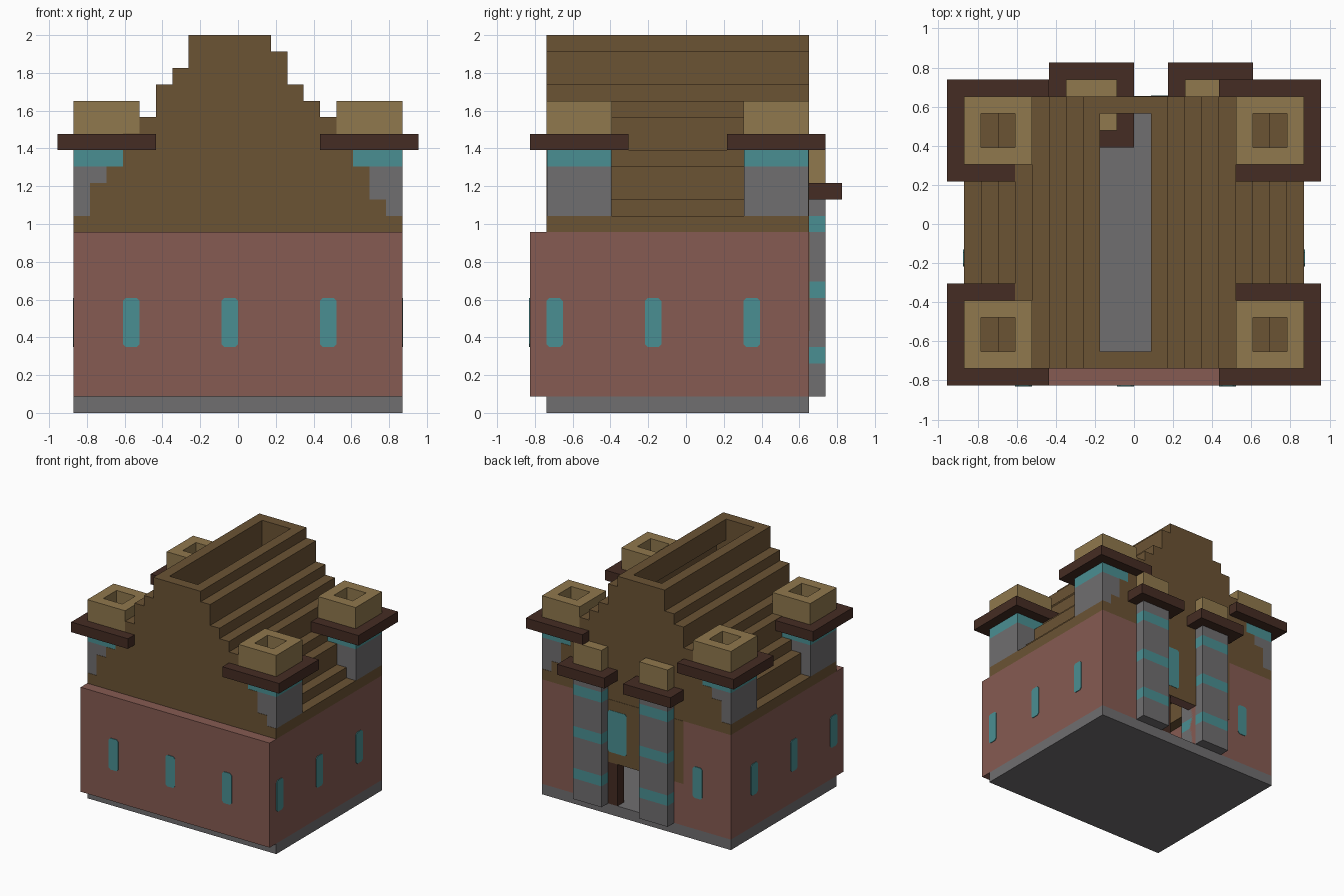
import bpy
import bmesh

if "Cube" in bpy.data.objects:
    bpy.data.objects.remove(bpy.data.objects["Cube"], do_unlink=True)

U = 2 / 23      # one building block
EPS = 0.03      # small offset, in blocks, for flush painted faces


def material(name, r, g, b):
    lin = [((c / 255 + 0.055) / 1.055) ** 2.4 for c in (r, g, b)] + [1]
    m = bpy.data.materials.new(name)
    m.use_nodes = True
    m.diffuse_color = lin
    bsdf = m.node_tree.nodes["Principled BSDF"]
    bsdf.inputs["Base Color"].default_value = lin
    bsdf.inputs["Roughness"].default_value = 0.9
    return m


ROOF = material("roof brown", 107, 83, 52)
BRICK = material("brick red", 134, 91, 82)
STONE = material("stone grey", 112, 110, 112)
TEAL = material("teal", 74, 143, 146)
TAN = material("tan", 144, 120, 77)
DARK = material("dark wood", 69, 44, 35)


def finish(name, bm, mat):
    bmesh.ops.recalc_face_normals(bm, faces=bm.faces)
    bmesh.ops.scale(bm, vec=(U, U, U), verts=bm.verts)
    mesh = bpy.data.meshes.new(name)
    bm.to_mesh(mesh)
    bm.free()
    mesh.materials.append(mat)
    obj = bpy.data.objects.new(name, mesh)
    bpy.context.collection.objects.link(obj)
    return obj


def prism(name, mat, points, push):
    """Extrude a closed outline of 3D points along a vector."""
    bm = bmesh.new()
    face = bm.faces.new([bm.verts.new(p) for p in points])
    ext = bmesh.ops.extrude_face_region(bm, geom=[face])["geom"]
    bmesh.ops.translate(bm, vec=push, verts=[v for v in ext if isinstance(v, bmesh.types.BMVert)])
    return finish(name, bm, mat)


def rect(x, y, z):
    return [(x[0], y[0], z), (x[1], y[0], z), (x[1], y[1], z), (x[0], y[1], z)]


def box(name, mat, x, y, z):
    return prism(name, mat, rect(x, y, z[0]), (0, 0, z[1] - z[0]))


def ring(name, mat, x, y, z, hx, hy):
    """Square block with a square shaft through it."""
    bm = bmesh.new()
    loops = [[bm.verts.new(p) for p in rect(a, b, h)]
             for a, b, h in ((x, y, z[0]), (x, y, z[1]), (hx, hy, z[1]), (hx, hy, z[0]))]
    for k in range(4):
        lo, hi = loops[k], loops[(k + 1) % 4]
        for i in range(4):
            j = (i + 1) % 4
            bm.faces.new((lo[i], lo[j], hi[j], hi[i]))
    return finish(name, bm, mat)


def cut(obj, cutter):
    mod = obj.modifiers.new("cut", 'BOOLEAN')
    mod.operation = 'DIFFERENCE'
    mod.solver = 'EXACT'
    mod.object = cutter
    bpy.context.view_layer.objects.active = obj
    bpy.ops.object.modifier_apply(modifier=mod.name)
    bpy.data.objects.remove(cutter, do_unlink=True)


def window(name, side, u, w):
    """Thin pane with clipped corners on one outer wall."""
    c = 0.18
    (a, b), (d, e) = u, w
    uv = [(a + c, d), (b - c, d), (b, d + c), (b, e - c),
          (b - c, e), (a + c, e), (a, e - c), (a, d + c)]
    if side in ("front", "back"):
        y, s = (-9.5, -1) if side == "front" else (7.5, 1)
        return prism(name, TEAL, [(p, y, q) for p, q in uv], (0, s * EPS * 2, 0))
    x = 10 if side == "left" else -10
    return prism(name, TEAL, [(x, p, q) for p, q in uv], (x / 10 * EPS * 2, 0, 0))


# Foundation and hollow brick walls with a doorway at the back
box("foundation", STONE, (-10, 10), (-8.5, 7.5), (0, 1))
walls = box("walls", BRICK, (-10, 10), (-9.5, 7.5), (1, 11))
cut(walls, box("room_cutter", BRICK, (-9, 9), (-7.5, 6.5), (0.5, 11.5)))
cut(walls, box("door_cutter", BRICK, (-1, 3), (6, 8), (0.5, 5)))
box("back_panel", ROOF, (-5, 6), (7.5, 7.5 + EPS), (5, 11))
box("door_post", DARK, (2, 3), (6.5, 7.5), (1, 5))

# Stepped roof: height of every one-block column from eave to ridge
left_h = [12, 14, 15, 17, 18, 20, 21]
right_h = [12, 13, 15, 16, 18, 19, 20, 22]


def steps(heights, start, direction, drop=0):
    pts, x = [], start
    for h in heights:
        pts += [(x, h - drop), (x + direction, h - drop)]
        x += direction
    return pts


def outline(shift, base, top, drop):
    left = steps(left_h, -10 + shift, 1, drop)
    right = steps(right_h, 10 - shift, -1, drop)
    lx, rx = left[-1][0], right[-1][0]
    return ([(-10 + shift, base)] + left + [(lx, top), (rx, top)]
            + right[::-1] + [(10 - shift, base)])


roof = prism("roof", ROOF, [(x, -8.5, z) for x, z in outline(0, 11, 23, 0)], (0, 16, 0))
cut(roof, prism("attic_cutter", ROOF,
                [(x, -7.5, z) for x, z in outline(1, 10.5, 24, 0.98)], (0, 14, 0)))

# Windows
for i, x in enumerate((-7, -1, 5)):
    window(f"front_window_{i + 1}", "front", (x, x + 1), (4, 7))
for side in ("left", "right"):
    for i, y in enumerate((-8.5, -2.5, 3.5)):
        window(f"{side}_window_{i + 1}", side, (y, y + 1), (4, 7))
window("back_window", "back", (-7, -6), (4, 7))
window("back_panel_window", "back", (1, 3), (6, 10))

# Four corner turrets with open shafts
for sx, xname in ((1, "left"), (-1, "right")):
    for cy, yname in ((-6.5, "front"), (5.5, "back")):
        cx = 8 * sx
        for part, mat, r, z, inset in (
                ("turret", STONE, 2, (12, 15), EPS),
                ("turret_band", TEAL, 2, (15, 16), EPS),
                ("turret_ledge", DARK, 3, (16, 17 - EPS), 0),
                ("turret_top", TAN, 2, (17 - EPS, 19), 0)):
            ring(f"{yname}_{xname}_{part}", mat, (cx - r, cx + r),
                 (cy - r + inset, cy + r - inset), z,
                 (cx - 1, cx + 1), (cy - 1, cy + 1))

# Two banded pillars set into the back wall
bands = ((STONE, 1, 3), (TEAL, 3, 4), (STONE, 4, 7), (TEAL, 7, 8),
         (STONE, 8, 11), (TEAL, 11, 12), (STONE, 12, 13))
for name, x in (("left", 3), ("right", -4)):
    for i, (mat, z0, z1) in enumerate(bands):
        box(f"{name}_pillar_band_{i + 1}", mat, (x, x + 3), (5.5, 8.5), (z0, z1))
    box(f"{name}_pillar_ledge", DARK, (x - 1, x + 4), (4.5, 9.5), (13, 14))
    box(f"{name}_pillar_top", TAN, (x, x + 3), (5.5, 8.5), (14, 16))
